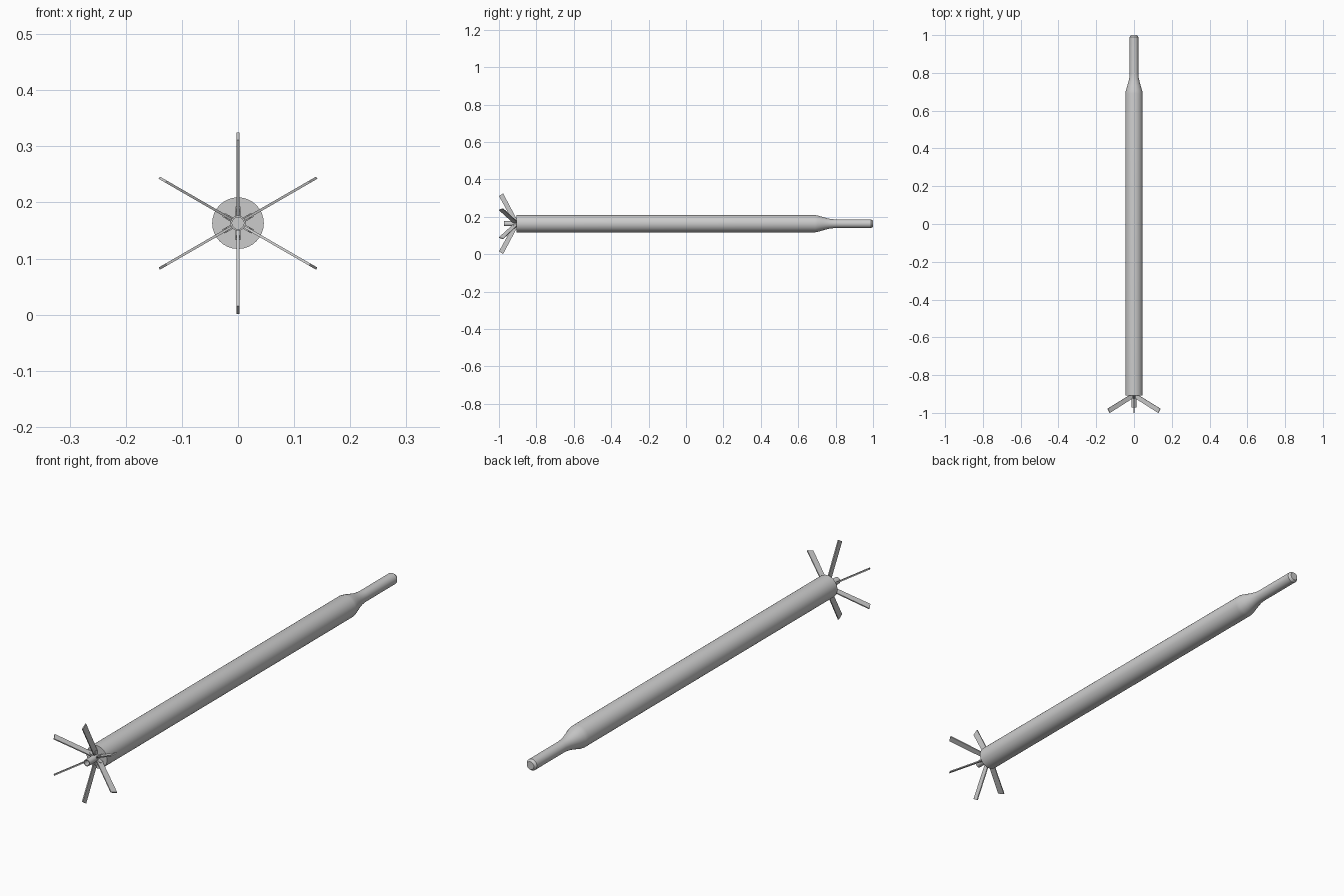
import bpy, bmesh, math
from mathutils import Matrix, Vector

if "Cube" in bpy.data.objects:
    bpy.data.objects.remove(bpy.data.objects["Cube"])

AXIS_Z = 0.163


def finish(name, bm, smooth):
    bmesh.ops.recalc_face_normals(bm, faces=bm.faces)
    mesh = bpy.data.meshes.new(name)
    bm.to_mesh(mesh)
    bm.free()
    ob = bpy.data.objects.new(name, mesh)
    bpy.context.collection.objects.link(ob)
    ob.location.z = AXIS_Z
    if smooth:
        bpy.context.view_layer.objects.active = ob
        ob.select_set(True)
        bpy.ops.object.shade_smooth_by_angle(angle=math.radians(30))
        ob.select_set(False)
    return ob


def lathe(name, profile, sides=32):
    """Revolve (y, radius) points around the long axis."""
    bm = bmesh.new()
    vs = [bm.verts.new((r, y, 0)) for y, r in profile]
    es = [bm.edges.new(p) for p in zip(vs, vs[1:])]
    bmesh.ops.spin(bm, geom=vs + es, cent=(0, 0, 0), axis=(0, 1, 0),
                   angle=math.tau, steps=sides, use_duplicate=False)
    bmesh.ops.remove_doubles(bm, verts=bm.verts, dist=1e-5)
    return finish(name, bm, True)


def plate(name, outline, thickness, angle, side=0.0):
    """Extrude a (y, radius) outline sideways, then turn it around the axis."""
    bm = bmesh.new()
    f = bm.faces.new([bm.verts.new((side - thickness / 2, y, r)) for y, r in outline])
    ext = bmesh.ops.extrude_face_region(bm, geom=[f])
    bmesh.ops.translate(bm, vec=Vector((thickness, 0, 0)),
                        verts=[v for v in ext["geom"] if isinstance(v, bmesh.types.BMVert)])
    bmesh.ops.transform(bm, matrix=Matrix.Rotation(angle, 4, 'Y'), verts=bm.verts)
    return finish(name, bm, False)


# Main tube with curved shoulder and slim nose
lathe("body", [(-0.907, 0), (-0.907, 0.046), (0.69, 0.046), (0.705, 0.0435),
               (0.73, 0.036), (0.755, 0.029), (0.775, 0.025), (0.80, 0.023),
               (0.99, 0.023), (1.0, 0.016), (1.0, 0)])

# Hollow tail nozzle
lathe("nozzle", [(-0.905, 0.0135), (-0.972, 0.0135), (-0.972, 0.0105),
                 (-0.91, 0.0105), (-0.91, 0)], 24)

# Six swept tail fins held by paired hinge lugs
for i in range(6):
    a = i * math.tau / 6
    plate(f"fin_{i + 1}", [(-0.905, 0.025), (-0.925, 0.012), (-1.0, 0.148),
                           (-0.978, 0.162)], 0.0045, a)
    for s in (-1, 1):
        plate(f"hinge_lug_{i + 1}", [(-0.904, 0.012), (-0.92, 0.012),
                                     (-0.925, 0.022), (-0.92, 0.03),
                                     (-0.904, 0.03)], 0.002, a, s * 0.0032)
